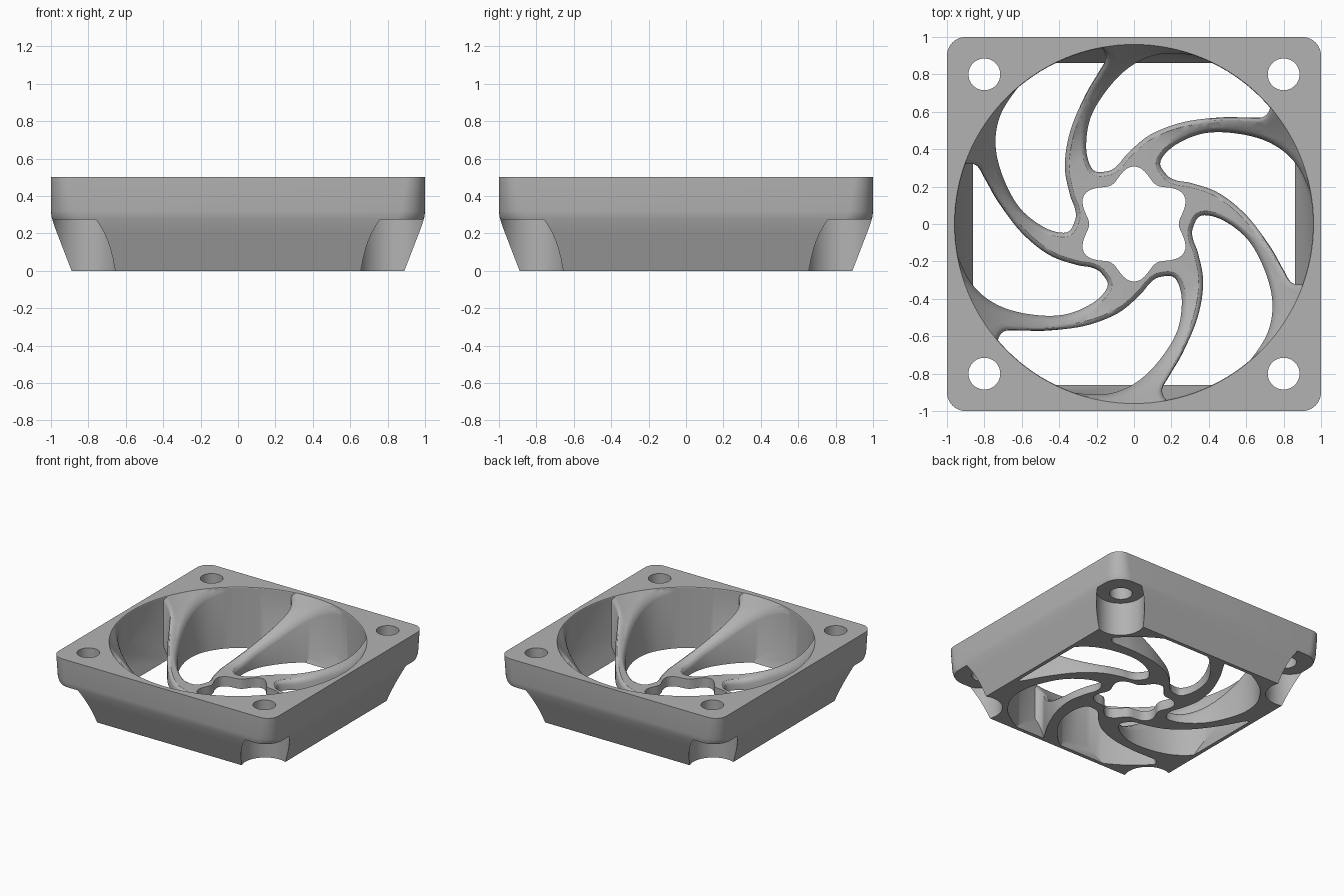
import bpy
import math
from mathutils import Vector

if "Cube" in bpy.data.objects:
    bpy.data.objects.remove(bpy.data.objects["Cube"], do_unlink=True)

grey = bpy.data.materials.new("plain_grey")
grey.use_nodes = True
grey.diffuse_color = (0.45, 0.45, 0.45, 1)
grey.node_tree.nodes["Principled BSDF"].inputs["Base Color"].default_value = (0.45, 0.45, 0.45, 1)


def loft(name, rings):
    """Closed solid through rings of equal point count."""
    n = len(rings[0])
    verts = [p for ring in rings for p in ring]
    faces = [tuple(reversed(range(n))), tuple(range(len(verts) - n, len(verts)))]
    for k in range(len(rings) - 1):
        for i in range(n):
            j = (i + 1) % n
            faces.append((k * n + i, k * n + j, k * n + n + j, k * n + n + i))
    mesh = bpy.data.meshes.new(name)
    mesh.from_pydata(verts, [], faces)
    mesh.materials.append(grey)
    obj = bpy.data.objects.new(name, mesh)
    bpy.context.collection.objects.link(obj)
    return obj


def combine(target, cutter, operation="DIFFERENCE", keep=False):
    mod = target.modifiers.new("cut", "BOOLEAN")
    mod.operation = operation
    mod.solver = "EXACT"
    mod.object = cutter
    graph = bpy.context.evaluated_depsgraph_get()
    graph.update()
    mesh = bpy.data.meshes.new_from_object(target.evaluated_get(graph))
    target.modifiers.clear()
    target.data = mesh
    if not keep:
        bpy.data.objects.remove(cutter, do_unlink=True)


def circle(radius, z, n, cx=0, cy=0):
    return [(cx + radius * math.cos(math.tau * i / n),
             cy + radius * math.sin(math.tau * i / n), z) for i in range(n)]


def rounded_square(half, radius, z, steps=10):
    ring = []
    for q in range(4):
        mid = math.radians(45 + 90 * q)
        cx = math.copysign(half - radius, math.cos(mid))
        cy = math.copysign(half - radius, math.sin(mid))
        for s in range(steps + 1):
            a = math.pi / 2 * (q + s / steps)
            ring.append((cx + radius * math.cos(a), cy + radius * math.sin(a), z))
    return ring


def bowl_height(r):
    t = min(max((r - 0.45) / 0.51, 0), 1)
    return 0.08 + 0.42 * t ** 1.8


def smooth_loop(points, steps=6):
    """Closed smooth curve through the points."""
    pts = [Vector(p) for p in points]
    out = []
    for i in range(len(pts)):
        a, b, c, d = (pts[(i + k) % len(pts)] for k in (-1, 0, 1, 2))
        for s in range(steps):
            t = s / steps
            out.append(0.5 * (2 * b + (c - a) * t + (2 * a - 5 * b + 4 * c - d) * t * t
                              + (3 * b - a - 3 * c + d) * t ** 3))
    return out


# Frame: rounded square, straight above, tapering below
frame = loft("fan_duct_frame", [rounded_square(h, r, z) for z, h, r in (
    (0, 0.89, 0.18), (0.2, 0.967, 0.16), (0.235, 0.98, 0.155), (0.265, 0.99, 0.15),
    (0.29, 0.997, 0.14), (0.32, 1, 0.13), (0.5, 1, 0.1))])

# Bowl hollow
radii = [0.02, 0.3, 0.45] + [0.45 + 0.51 * i / 14 for i in range(1, 15)]
combine(frame, loft("bowl_cutter", [circle(r, bowl_height(r), 128) for r in radii]
                    + [circle(0.96, 0.8, 128)]))

# Six curved openings with rounded upper edges, leaving the spokes between
petal = [(-0.315, 0.02), (-0.36, -0.045), (-0.476, -0.02), (-0.61, 0.085), (-0.70, 0.25),
         (-0.74, 0.42), (-0.715, 0.58), (-0.62, 0.73), (-0.48, 0.89), (-0.32, 0.97),
         (-0.19, 0.95), (-0.15, 0.89), (-0.19, 0.81), (-0.26, 0.69), (-0.34, 0.5),
         (-0.37, 0.315), (-0.345, 0.165), (-0.315, 0.08)]
outline = smooth_loop(petal)
count = len(outline)
normals = []
for i in range(count):
    tangent = (outline[(i + 1) % count] - outline[i - 1]).normalized()
    normals.append(Vector((-tangent.y, tangent.x)))
area = sum(outline[i - 1].cross(outline[i]) for i in range(count))
if area > 0:
    normals = [-n for n in normals]


def petal_ring(offset, drop=None, z=None):
    ring = []
    for p, n in zip(outline, normals):
        q = p + n * offset
        ring.append((q.x, q.y, bowl_height(q.length) - drop if z is None else z))
    return ring


rings = [petal_ring(0, z=-0.1), petal_ring(0, drop=0.035), petal_ring(0.004, drop=0.02),
         petal_ring(0.013, drop=0.007), petal_ring(0.028, drop=-0.003), petal_ring(0.028, z=0.8)]

# Inner volume that limits the openings: round bore inside a tapered square
bore = loft("bore_limit", [circle(0.957, -0.2, 128), circle(0.957, 0.9, 128)])
square = [(1, 1), (-1, 1), (-1, -1), (1, -1)]
taper = loft("taper_limit", [[(x * h, y * h, z) for x, y in square]
                             for z, h in ((-0.15, 0.8), (0, 0.86), (0.27, 0.97), (0.85, 0.97))])
combine(bore, taper, "INTERSECT")
for k in range(6):
    c, s = math.cos(k * math.pi / 3), math.sin(k * math.pi / 3)
    turned = [[(x * c - y * s, x * s + y * c, z) for x, y, z in reversed(ring)] for ring in rings]
    if area > 0:
        turned = [list(reversed(ring)) for ring in turned]
    cutter = loft("opening_cutter", turned)
    combine(cutter, bore, "INTERSECT", keep=True)
    combine(frame, cutter)
bpy.data.objects.remove(bore, do_unlink=True)

# Scalloped hub opening
hub = []
for i in range(96):
    a = math.tau * i / 96
    hub.append((0.274 - 0.034 * math.cos(6 * a), a))
combine(frame, loft("hub_cutter", [[(r * math.cos(a), r * math.sin(a), z) for r, a in hub]
                                   for z in (-0.1, 0.4)]))

# Corner screw holes and the pockets below them
for x, y in square:
    combine(frame, loft("screw_hole_cutter", [circle(0.085, z, 40, x * 0.8, y * 0.8)
                                              for z in (-0.1, 0.7)]))
    combine(frame, loft("screw_pocket_cutter", [circle(0.18, z, 48, x * 0.825, y * 0.825)
                                                for z in (-0.1, 0.275)]))

bpy.ops.object.select_all(action="DESELECT")
frame.select_set(True)
bpy.context.view_layer.objects.active = frame
bpy.ops.object.shade_smooth_by_angle(angle=math.radians(32))
